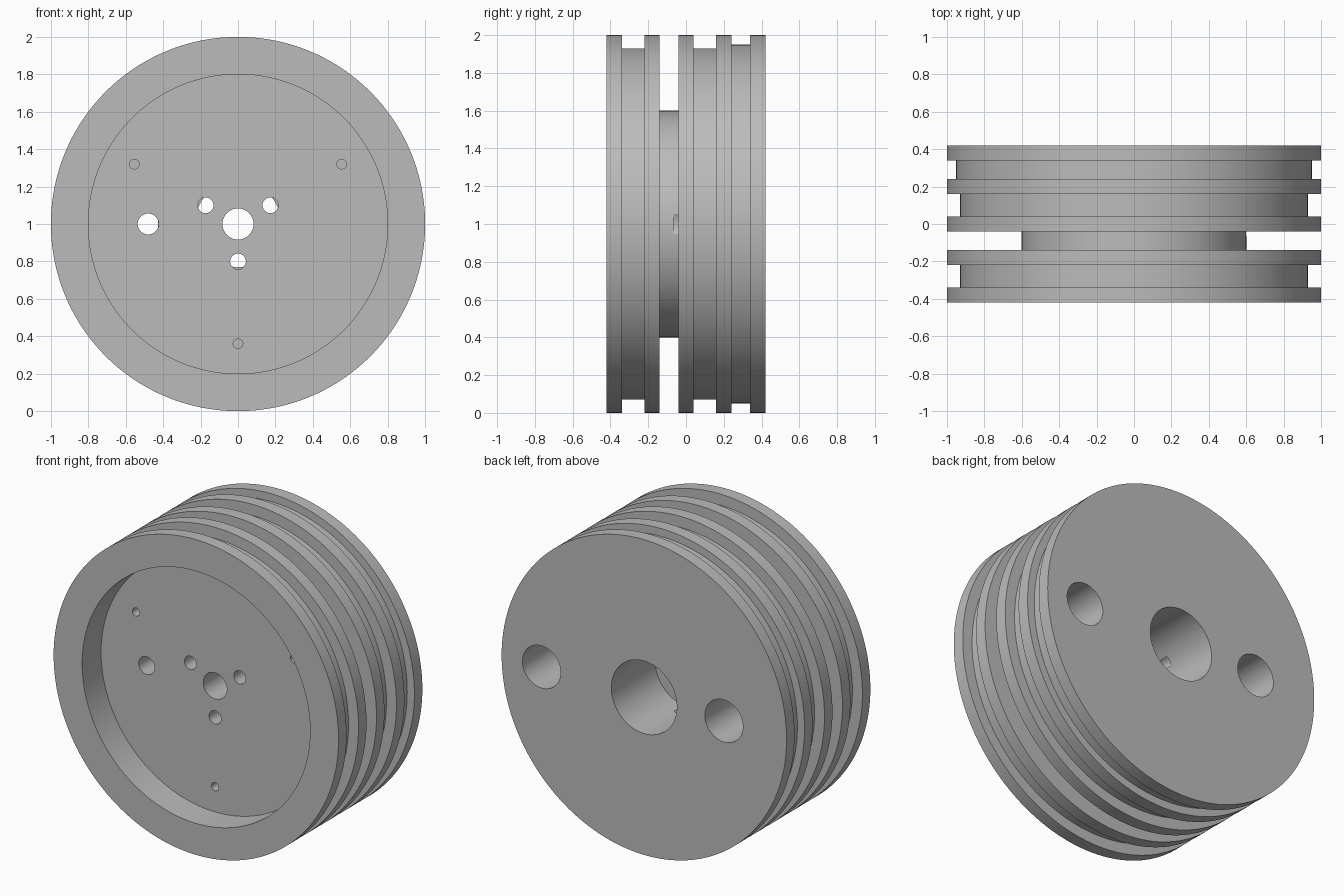
import bpy, bmesh, math
from mathutils import Matrix, Vector

cube = bpy.data.objects.get("Cube")
if cube:
    bpy.data.objects.remove(cube, do_unlink=True)

# Single plain grey material
grey = bpy.data.materials.new("plain_grey")
grey.use_nodes = True
colour = (0.5, 0.5, 0.5, 1)
grey.diffuse_color = colour
grey.node_tree.nodes["Principled BSDF"].inputs["Base Color"].default_value = colour

AXIS = Vector((0, 0, 1))
FRONT, BACK = -0.42, 0.42
FLOOR = -0.23        # face of the front recess
BORE_END = -0.02     # bottom of the rear bore


def make_object(name, bm):
    mesh = bpy.data.meshes.new(name)
    bm.to_mesh(mesh)
    bm.free()
    obj = bpy.data.objects.new(name, mesh)
    bpy.context.collection.objects.link(obj)
    return obj


def drill(body, x, z, radius, y0, y1, sides=48):
    """Cut a round hole along y, between y0 and y1."""
    bm = bmesh.new()
    place = Matrix.Translation((x, (y0 + y1) / 2, z)) @ Matrix.Rotation(math.pi / 2, 4, 'X')
    bmesh.ops.create_cone(bm, cap_ends=True, segments=sides, radius1=radius,
                          radius2=radius, depth=y1 - y0, matrix=place)
    cutter = make_object("hole_cutter", bm)
    cutter.hide_render = True
    mod = body.modifiers.new("hole", 'BOOLEAN')
    mod.operation = 'DIFFERENCE'
    mod.solver = 'EXACT'
    mod.object = cutter
    bpy.context.view_layer.objects.active = body
    bpy.ops.object.modifier_apply(modifier=mod.name)
    bpy.data.objects.remove(cutter, do_unlink=True)


# Grooved drum: bands of (end y, radius) from front to back
bands = [(-0.34, 1), (-0.22, 0.93), (-0.14, 1), (-0.04, 0.6), (0.04, 1),
         (0.16, 0.93), (0.24, 1), (0.34, 0.95), (BACK, 1)]
profile = [(0, FLOOR), (0.8, FLOOR), (0.8, FRONT)]
start = FRONT
for end, radius in bands:
    profile += [(radius, start), (radius, end)]
    start = end
profile.append((0, BACK))

bm = bmesh.new()
verts = [bm.verts.new((r, y, 1)) for r, y in profile]
edges = [bm.edges.new(pair) for pair in zip(verts, verts[1:])]
bmesh.ops.spin(bm, geom=verts + edges, cent=AXIS, axis=(0, 1, 0),
               angle=math.tau, steps=160, use_duplicate=False)
bmesh.ops.remove_doubles(bm, verts=bm.verts, dist=0.0005)
bmesh.ops.recalc_face_normals(bm, faces=bm.faces)
drum = make_object("grooved_wheel", bm)
drum.data.materials.append(grey)
bpy.ops.object.select_all(action='DESELECT')
drum.select_set(True)

# Rear bore and the smaller shaft hole in front of it
drill(drum, 0, 1, 0.23, BORE_END, 0.5, 96)
drill(drum, 0, 1, 0.083, -0.3, 0.1)

# Two rear side holes, one stepped down to a narrow through hole
drill(drum, 0.72, 1, 0.134, -0.065, 0.5, 64)
drill(drum, -0.56, 1, 0.134, 0.0, 0.5, 64)
drill(drum, -0.48, 1, 0.056, -0.3, 0.1)

# Two rings of three screw holes
for i in range(3):
    a = math.radians(30 + 120 * i)
    c, s = math.cos(a), math.sin(a)
    drill(drum, 0.2 * c, 1 + 0.2 * s, 0.042, -0.3, 0.08, 32)
    drill(drum, 0.64 * c, 1 + 0.64 * s, 0.026, -0.3, -0.1, 24)

# Smooth round walls, crisp rims
bpy.context.view_layer.objects.active = drum
bpy.ops.object.shade_smooth_by_angle(angle=math.radians(30))
